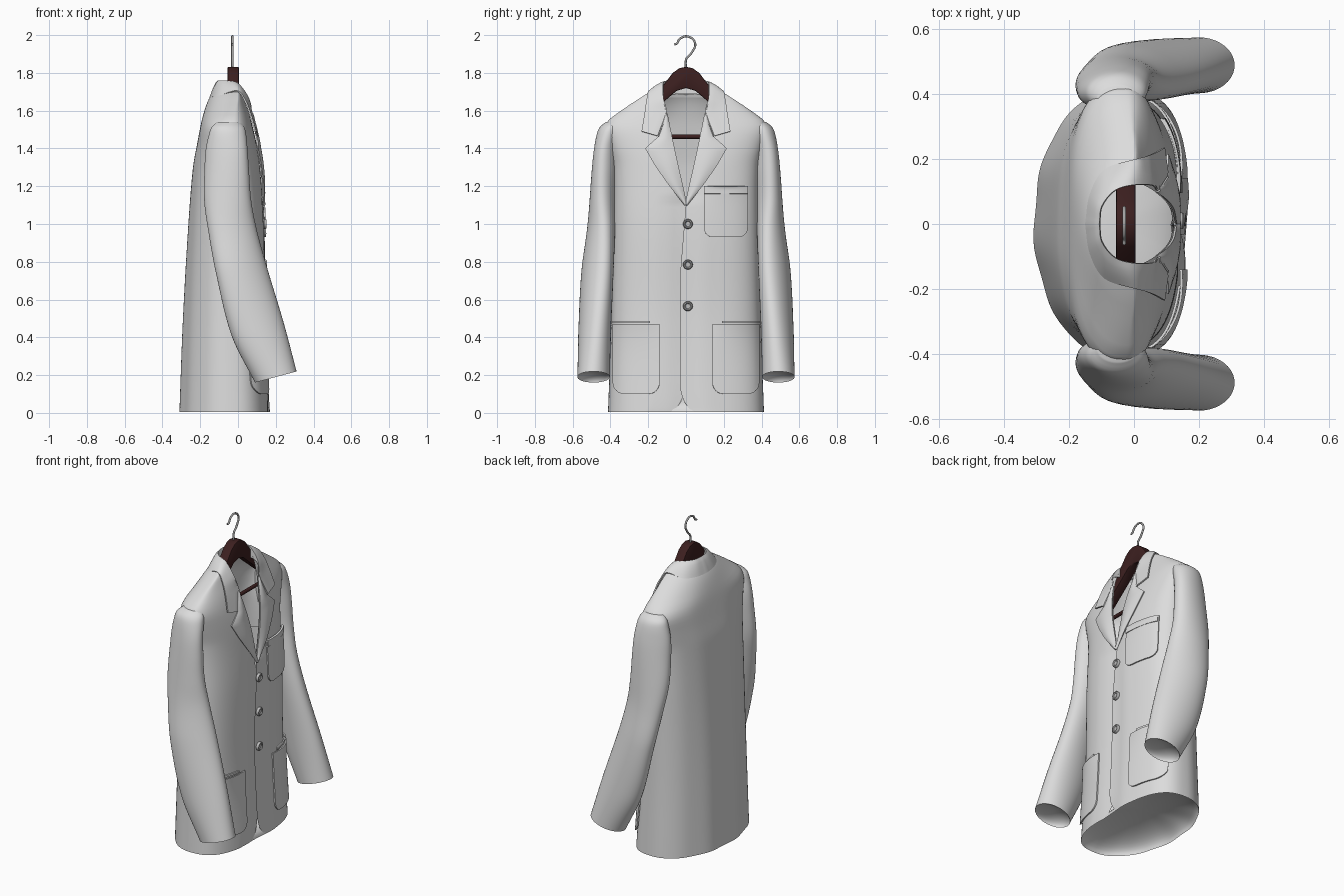
import bpy, bmesh, math
from mathutils import Vector as V

if "Cube" in bpy.data.objects:
    bpy.data.objects.remove(bpy.data.objects["Cube"])


def material(name, rgb):
    m = bpy.data.materials.new(name)
    m.diffuse_color = (*rgb, 1)
    m.use_nodes = True
    m.node_tree.nodes["Principled BSDF"].inputs["Base Color"].default_value = m.diffuse_color
    return m


CLOTH = material("light grey cloth", (0.72, 0.72, 0.72))
WOOD = material("dark brown wood", (0.045, 0.014, 0.014))
STEEL = material("steel", (0.38, 0.38, 0.38))
HORN = material("grey button", (0.5, 0.5, 0.5))


def spline(table, k):
    """Smooth lookup in a table whose first column is the rising key."""
    n = len(table)
    i = max(0, min(n - 2, sum(r[0] <= k for r in table) - 1))
    a, b = table[i], table[i + 1]
    h = b[0] - a[0]
    u = max(0, min(1, (k - a[0]) / h))
    p, q = table[max(i - 1, 0)], table[min(i + 2, n - 1)]
    out = []
    for c in range(1, len(a)):
        m0 = (b[c] - p[c]) / (b[0] - p[0]) * h
        m1 = (q[c] - a[c]) / (q[0] - a[0]) * h
        out.append((2*u**3 - 3*u*u + 1) * a[c] + (u**3 - 2*u*u + u) * m0
                   + (3*u*u - 2*u**3) * b[c] + (u**3 - u*u) * m1)
    return out


def finish(ob, mat, angle=40):
    ob.data.materials.append(mat)
    bpy.ops.object.select_all(action='DESELECT')
    bpy.context.view_layer.objects.active = ob
    ob.select_set(True)
    for m in list(ob.modifiers):
        bpy.ops.object.modifier_apply(modifier=m.name)
    bpy.ops.object.shade_smooth_by_angle(angle=math.radians(angle))
    return ob


def sheet(name, rows, mat, thick, closed=False):
    """Skin a list of point rows and, if asked, give the sheet a thickness."""
    n = len(rows[0])
    faces = []
    for i in range(len(rows) - 1):
        for j in range(n if closed else n - 1):
            k = (j + 1) % n
            faces.append((i*n + j, i*n + k, (i+1)*n + k, (i+1)*n + j))
    if closed:
        faces.append(tuple(range((len(rows)-1)*n, len(rows)*n)))
    me = bpy.data.meshes.new(name)
    me.from_pydata([p for r in rows for p in r], [], faces)
    ob = bpy.data.objects.new(name, me)
    bpy.context.collection.objects.link(ob)
    if thick:
        mod = ob.modifiers.new("thickness", 'SOLIDIFY')
        mod.thickness, mod.offset = thick, 0
    return finish(ob, mat)


def hollow(name, rim, depth):
    """Close an opening with a shallow dome that rises inside it."""
    rim = [V(p) for p in rim]
    mid = sum(rim, V()) / len(rim) + V((0, 0, depth))
    rows = []
    for i in range(12):
        a = math.pi / 2 * i / 11.5
        rows.append([(mid.x + (p.x - mid.x) * math.cos(a), mid.y + (p.y - mid.y) * math.cos(a),
                      p.z + (mid.z - p.z) * math.sin(a)) for p in rim])
    sheet(name, rows, CLOTH, 0, closed=True)


# Body: height, half width, front x, back x, centre x, front and back squareness
BODY = [(0, .413, .168, -.308, -.05, 2.8, 2.05), (.5, .395, .143, -.29, -.05, 2.7, 2.1),
        (1, .385, .14, -.262, -.05, 2.7, 2.25), (1.3, .385, .118, -.238, -.045, 2.7, 2.45),
        (1.42, .41, .1, -.217, -.04, 2.8, 2.6), (1.5, .428, .082, -.202, -.035, 2.8, 2.7),
        (1.54, .42, .072, -.194, -.03, 2.5, 2.5), (1.58, .372, .063, -.184, -.02, 2.2, 2.2),
        (1.63, .3, .047, -.168, -.01, 2, 2), (1.67, .238, .03, -.15, 0, 2, 2),
        (1.70, .19, .02, -.13, 0, 2, 2), (1.715, .155, .015, -.115, 0, 2, 2)]


def dent(y, z):
    return .012 * math.exp(-(y / .06)**2) * min(1, max(0, (1.5 - z) * 3))


def front_x(y, z):
    w, f, b, c, n, _ = spline(BODY, z)
    r = min(abs(y) / w, .985)
    return c + (f - c) * (1 - r**n)**(1/n) - dent(y, z)


def neck(z):
    return max(0, min(.12, .218 * (z - 1.11)))


# Jacket body, open along the front and at the neck
rows = []
heights = [.005, .01, .018] + [.03 + i * 1.685 / 62 for i in range(63)]
for z in heights:
    w, f, b, c, nf, nb = spline(BODY, z)
    edge = -.033 * min(1, max(0, (1.11 - z) / .4))
    cut = .1 * (1 - math.sqrt(max(0, 1 - (1 - min(z, .17) / .17)**2)))
    lap = .03 * min(1, max(0, (1.11 - z) / .1))
    yl, yr = edge + neck(z) + cut, edge + lap - neck(z) - cut
    ang = lambda y: math.copysign(math.asin(min(1, abs(y) / w)**(nf/2)), y)
    t0, t1 = ang(yl), 2 * math.pi + ang(yr)
    row = []
    for j in range(121):
        t = t0 + (t1 - t0) * j / 120
        cs, sn = math.cos(t), math.sin(t)
        n = nf if cs > 0 else nb
        y = w * math.copysign(abs(sn)**(2/n), sn)
        x = c + (f - c if cs > 0 else c - b) * math.copysign(abs(cs)**(2/n), cs)
        if cs > 0:
            x -= dent(y, z)
            if z < 1.12:                      # left front laps over the right
                x += .005 * max(0, 1 - j / 6) - .009 * max(0, 1 - (120 - j) / 6)
        else:                                 # soft folds down the back
            x += .004 * cs * cs * (1 - z / 1.7) * math.sin(11 * t)
        row.append((x, y, z))
    rows.append(row)
sheet("jacket_body", rows, CLOTH, 0)
hollow("jacket_inside", rows[0], .1)
# Lining of the upper back, seen through the neck
sheet("back_lining", [[(x * .98 + .002, y * .98, z) for x, y, z in reversed(r[22:99])]
                      for r in rows if r[0][2] > 1.1], CLOTH, 0)

# Sleeves: height, centre x, centre y, radius x, radius y, tilt, skew
SLEEVE = [(.19, .20, .489, .114, .086, 15, 0), (.44, .105, .483, .142, .085, 13, -.018),
          (.76, .017, .468, .135, .08, 10, -.03), (.97, -.03, .45, .127, .073, 5, -.015),
          (1.13, -.055, .44, .124, .07, 2, .005), (1.3, -.06, .428, .117, .068, 0, .015),
          (1.4, -.06, .42, .11, .065, 0, .015), (1.48, -.055, .409, .097, .062, 0, .005),
          (1.515, -.053, .4, .085, .055, 0, 0), (1.54, -.05, .385, .06, .04, 0, 0)]
for s, side in ((1, "left"), (-1, "right")):
    rows = []
    for i in range(61):
        z = .19 + 1.35 * (1 - (1 - i / 60)**1.4)
        cx, cy, rx, ry, a, skew = spline(SLEEVE, z)
        a = math.radians(a)
        rows.append([])
        for j in range(40):
            t = 2 * math.pi * j / 40
            e = rx * math.cos(t)
            y = cy + skew * math.cos(t) + ry * math.sin(t)
            rows[-1].append((cx + e * math.cos(a), s * y, z + e * math.sin(a)))
    rows = rows if s > 0 else [r[::-1] for r in rows]
    sheet(side + "_sleeve", rows, CLOTH, 0, closed=True)
    hollow(side + "_cuff_inside", rows[0], .03)

# Lapels: height and outer edge, lying on the chest
LAPEL = [(1.10, .004), (1.15, .045), (1.22, .1), (1.31, .163), (1.40, .215),
         (1.46, .147), (1.585, .106)]
for s, side in ((1, "left"), (-1, "right")):
    rows = []
    for (z0, y0), (z1, y1) in zip(LAPEL, LAPEL[1:]):
        for k in range(7):
            z, out = z0 + (z1 - z0) * k / 6, y0 + (y1 - y0) * k / 6
            if k == 0 and rows:
                continue
            inn = neck(z) - .002
            rows.append([])
            for j in range(9):
                y = inn + (out - inn) * j / 8
                lift = .009 + .009 * math.sin(math.pi * j / 8)
                rows[-1].append((front_x(y, z) + lift, s * y, z))
    sheet(side + "_lapel", rows, CLOTH, .008)

# Collar: key, fold point, outer edge point, stand depth
f = lambda y, z: (front_x(y, z) + .016, y, z)
COLLAR = [(0, *f(.147, 1.465), *f(.235, 1.49), 0),
          (1, *f(.106, 1.585), *f(.22, 1.58), 0),
          (2, .056, .122, 1.665, .036, .208, 1.655, .01),
          (3, .0, .123, 1.742, -.005, .195, 1.703, .06),
          (4, -.06, .105, 1.755, -.09, .165, 1.68, .07),
          (5, -.1, .056, 1.757, -.133, .09, 1.672, .07),
          (6, -.108, 0, 1.757, -.147, 0, 1.67, .07)]
rows = []
for i in range(73):
    s = 1 if i <= 36 else -1
    v = spline(COLLAR, i / 6 if i <= 36 else (72 - i) / 6)
    a, b, d = V(v[:3]), V(v[3:6]), v[6]
    row = [a - V((0, 0, d)), a - V((0, 0, d * .5))]
    for j in range(7):
        u = j / 6
        row.append(a.lerp(b, u) + V((0, 0, .007)) * math.sin(math.pi * u) * d / .07)
    rows.append([(p.x, s * p.y, p.z) for p in row])
sheet("collar", rows, CLOTH, .008)


def patch(name, ya, yb, za, zb, r, lift, lip=0, s=1):
    """Cloth patch on the front with rounded lower corners."""
    rows = []
    for i in range(25):
        u = (i / 24)**1.5
        z = za + (zb - za) * u
        h = min(z - za, r)
        inset = r - math.sqrt(max(0, r * r - (r - h)**2)) if r else 0
        rows.append([])
        for j in range(17):
            y = ya + inset + (yb - ya - 2 * inset) * j / 16
            x = front_x(y, z) + lift + lip * u**4 * math.sin(math.pi * j / 16)
            rows[-1].append((x + .01 * (y / .385)**4, s * y, z))
    sheet(name, rows, CLOTH, .008)


# Pockets
for s, side in ((1, "left"), (-1, "right")):
    patch(side + "_hip_pocket", .14, .385, .1, .47, .06, .005, .012, s)
    patch(side + "_hip_pocket_welt", .19, .385, .475, .487, 0, .006, 0, s)
patch("breast_pocket", .095, .325, .93, 1.2, .05, .007, .008)
patch("breast_pocket_band", .097, .323, 1.16, 1.2, 0, .013, .006)

# Buttons, turned from a rimmed profile
PROFILE = [(.026, -.004), (.026, .006), (.022, .011), (.017, .011), (.013, .006), (.001, .006)]
for k, z in enumerate((1.0, .785, .565)):
    x = front_x(.01, z) + .012
    rows = [[(x + h, .01 + r * math.cos(t), z + r * math.sin(t))
             for t in [2 * math.pi * j / 24 for j in range(24)]] for r, h in PROFILE]
    sheet("button_%d" % (k + 1), rows, HORN, 0, closed=True)

# Hanger arms: half outline mirrored and extruded
TOP = [(0, 1.832), (.035, 1.825), (.07, 1.80), (.12, 1.735), (.2, 1.655), (.3, 1.575),
       (.36, 1.515), (.365, 1.48)]
LOW = [(.345, 1.46), (.28, 1.515), (.2, 1.58), (.12, 1.645), (.05, 1.705), (0, 1.72)]
half = TOP + LOW
outline = half + [(-y, z) for y, z in half[-2:0:-1]]
bm = bmesh.new()
face = bm.faces.new([bm.verts.new((-.055, y, z)) for y, z in outline])
ext = bmesh.ops.extrude_face_region(bm, geom=[face])
bmesh.ops.translate(bm, vec=(.06, 0, 0),
                    verts=[g for g in ext["geom"] if isinstance(g, bmesh.types.BMVert)])
bmesh.ops.recalc_face_normals(bm, faces=bm.faces)
me = bpy.data.meshes.new("hanger_arms")
bm.to_mesh(me)
bm.free()
hanger = bpy.data.objects.new("hanger_arms", me)
bpy.context.collection.objects.link(hanger)
bev = hanger.modifiers.new("round", 'BEVEL')
bev.width, bev.segments = .006, 2
finish(hanger, WOOD)

# Trouser bar
bpy.ops.mesh.primitive_cylinder_add(vertices=20, radius=.011, depth=.68,
                                    location=(-.025, 0, 1.462), rotation=(math.pi/2, 0, 0))
bar = bpy.context.object
bar.name = "hanger_bar"
finish(bar, WOOD)

# Wire hook
HOOK = [(0, 0, 1.81), (1, 0, 1.87), (2, .025, 1.9), (3, .049, 1.945), (4, .035, 1.98),
        (5, 0, 1.994), (6, -.033, 1.98), (7, -.047, 1.957), (8, -.062, 1.95)]
cu = bpy.data.curves.new("hanger_hook", 'CURVE')
cu.dimensions, cu.bevel_depth, cu.bevel_resolution, cu.use_fill_caps = '3D', .006, 3, True
sp = cu.splines.new('POLY')
sp.points.add(48)
for i, p in enumerate(sp.points):
    y, z = spline(HOOK, i / 6)
    p.co = (-.03, y, z, 1)
cu.materials.append(STEEL)
bpy.context.collection.objects.link(bpy.data.objects.new("hanger_hook", cu))
